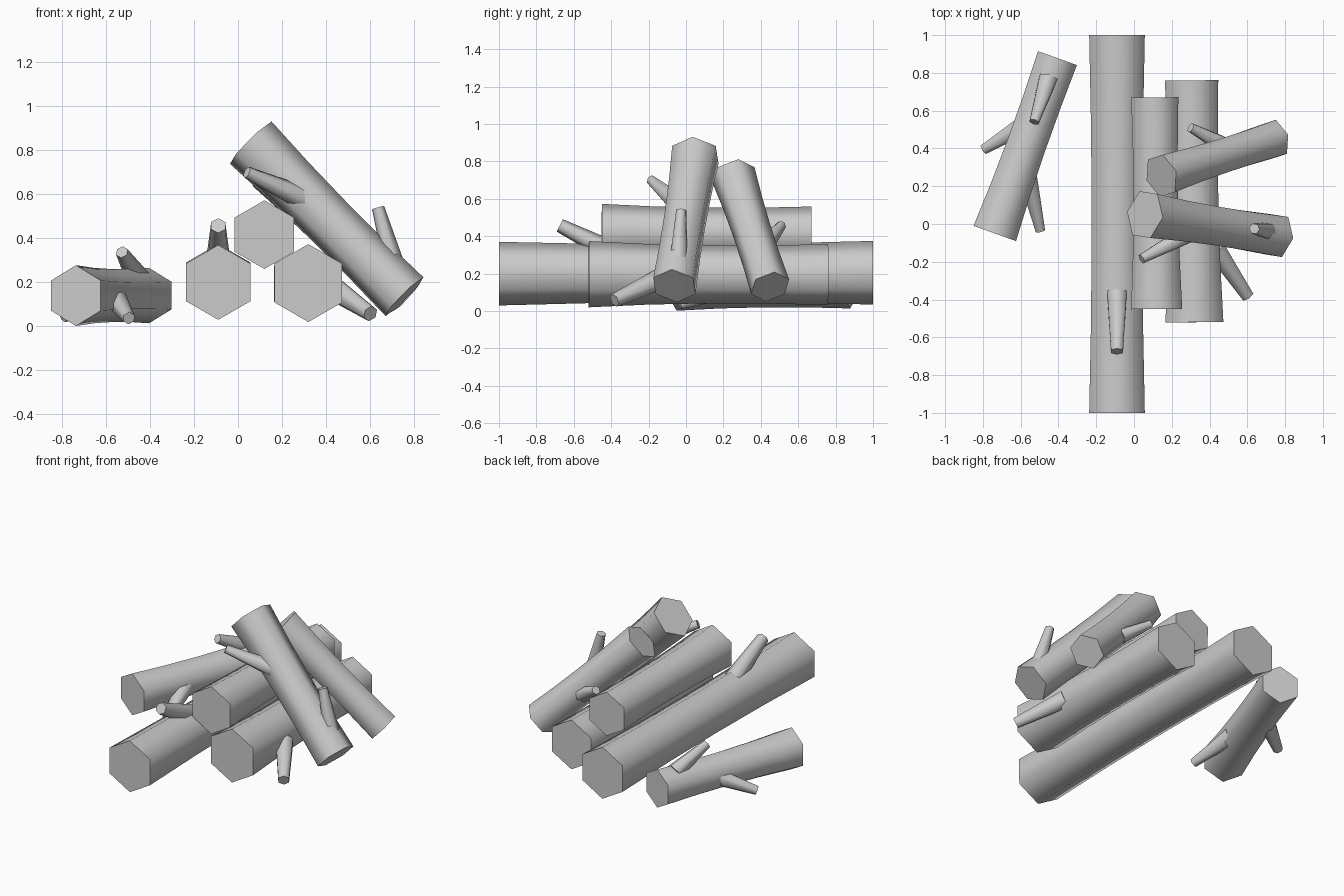
import bpy, bmesh, math
from mathutils import Vector

if "Cube" in bpy.data.objects:
    bpy.data.objects.remove(bpy.data.objects["Cube"])

SIDES = 6


def tapered(name, start, end, r0, r1, waist=0.0, rings=2):
    """Six-sided capped shaft, one corner facing up, optionally slimmer mid-length."""
    a, b = Vector(start), Vector(end)
    d = (b - a).normalized()
    up = Vector((0, 0, 1))
    up = (up - d * up.dot(d)).normalized()
    side = d.cross(up)
    bm = bmesh.new()
    loops = []
    for i in range(rings):
        t = i / (rings - 1)
        r = (r0 + (r1 - r0) * t) * (1 - waist * 4 * t * (1 - t))
        c = a.lerp(b, t)
        loops.append([bm.verts.new(c + r * (up * math.cos(k * math.tau / SIDES)
                                            + side * math.sin(k * math.tau / SIDES)))
                      for k in range(SIDES)])
    for p, q in zip(loops, loops[1:]):
        for k in range(SIDES):
            n = (k + 1) % SIDES
            bm.faces.new((p[k], p[n], q[n], q[k]))
    bm.faces.new(loops[0])
    bm.faces.new(loops[-1])
    bmesh.ops.recalc_face_normals(bm, faces=bm.faces)
    me = bpy.data.meshes.new(name)
    bm.to_mesh(me)
    bm.free()
    ob = bpy.data.objects.new(name, me)
    bpy.context.collection.objects.link(ob)
    # Smooth bark, crisp cut ends
    bpy.context.view_layer.objects.active = ob
    ob.select_set(True)
    bpy.ops.object.shade_smooth_by_angle(angle=math.radians(70))
    ob.select_set(False)


# Logs: stacked trio, two leaning, one loose on the ground
logs = [
    ("long_log", (-.09, -1, .20), (-.09, 1, .205), .17, .17),
    ("right_log", (.32, -.52, .197), (.305, .76, .195), .177, .163),
    ("upper_log", (.12, -.45, .417), (.11, .67, .415), .156, .144),
    ("front_leaning_log", (.058, .05, .835), (.757, -.062, .135), .136, .124),
    ("back_leaning_log", (.145, .255, .725), (.745, .45, .13), .12, .109),
    ("loose_log", (-.737, -.05, .14), (-.405, .878, .14), .138, .126),
]
for name, s, e, r0, r1 in logs:
    tapered(name, s, e, r0, r1, waist=.09, rings=5)

# Cut branch stubs: root inside the log, then tip
branches = [
    ("long_log_branch", (-.09, -.36, .30), (-.09, -.675, .458), .06, .037),
    ("right_log_branch", (.43, -.13, .175), (.602, -.383, .058), .06, .037),
    ("front_leaning_low_branch", (.715, -.04, .26), (.637, -.025, .54), .05, .029),
    ("front_leaning_high_branch", (.29, -.05, .585), (.04, -.185, .70), .055, .028),
    ("back_leaning_branch", (.46, .425, .355), (.30, .51, .46), .048, .027),
    ("loose_log_left_branch", (-.59, .52, .13), (-.795, .395, .047), .055, .03),
    ("loose_log_top_branch", (-.455, .77, .22), (-.528, .54, .338), .055, .029),
    ("loose_log_right_branch", (-.56, .24, .125), (-.496, -.035, .037), .055, .029),
]
for name, s, e, r0, r1 in branches:
    tapered(name, s, e, r0, r1)
